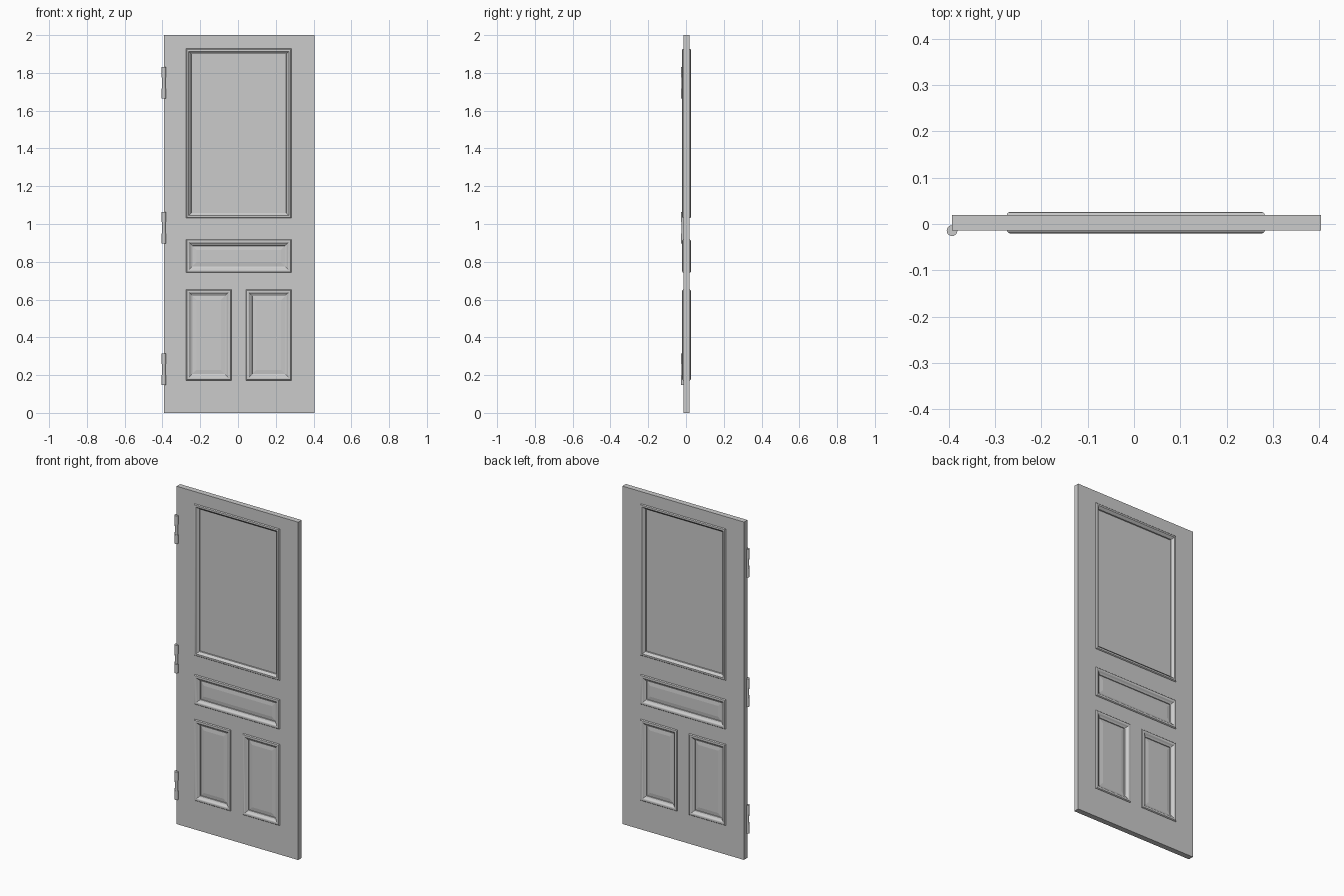
import bpy, bmesh, math

if "Cube" in bpy.data.objects:
    bpy.data.objects.remove(bpy.data.objects["Cube"])

FRONT, BACK = -0.0135, 0.019          # slab faces in y
LEFT, RIGHT = -0.393, 0.404
MID = (FRONT + BACK) / 2

# panel openings: name, x0, x1, z0, z1, raised field
PANELS = [
    ("upper_panel", -0.275, 0.283, 1.031, 1.928, False),
    ("lock_panel", -0.275, 0.283, 0.742, 0.918, True),
    ("lower_left_panel", -0.275, -0.035, 0.172, 0.653, True),
    ("lower_right_panel", 0.042, 0.283, 0.172, 0.653, True),
]
# moulding section: (distance inward, height above slab face)
MOULD = [(0.0, -0.001), (0.001, 0.003), (0.004, 0.006), (0.008, 0.007),
         (0.014, 0.0065), (0.018, 0.004), (0.020, 0.001), (0.027, -0.003),
         (0.033, -0.0055), (0.034, -0.010)]
MOULD_UPPER = [(0.0, -0.001), (0.001, 0.003), (0.004, 0.006), (0.008, 0.007),
               (0.014, 0.0065), (0.018, 0.003), (0.023, -0.004), (0.027, -0.006), (0.028, -0.013)]


def finish(name, bm, smooth=None):
    bmesh.ops.recalc_face_normals(bm, faces=bm.faces)
    me = bpy.data.meshes.new(name)
    bm.to_mesh(me)
    bm.free()
    ob = bpy.data.objects.new(name, me)
    bpy.context.collection.objects.link(ob)
    if smooth:
        bpy.ops.object.select_all(action='DESELECT')
        ob.select_set(True)
        bpy.context.view_layer.objects.active = ob
        bpy.ops.object.shade_smooth_by_angle(angle=math.radians(smooth))
    return ob


def rect_ring(bm, x0, x1, z0, z1, d, y):
    pts = [(x0 + d, z0 + d), (x1 - d, z0 + d), (x1 - d, z1 - d), (x0 + d, z1 - d)]
    return [bm.verts.new((x, y, z)) for x, z in pts]


def bridge(bm, a, b):
    n = len(a)
    for i in range(n):
        bm.faces.new((a[i], a[(i + 1) % n], b[(i + 1) % n], b[i]))


# door slab: a cell grid with the panel openings left out, then thickened
bm = bmesh.new()
xs = sorted({LEFT, RIGHT} | {v for p in PANELS for v in p[1:3]})
zs = sorted({0.0, 2.0} | {v for p in PANELS for v in p[3:5]})
for xa, xb in zip(xs, xs[1:]):
    for za, zb in zip(zs, zs[1:]):
        cx, cz = (xa + xb) / 2, (za + zb) / 2
        if not any(p[1] < cx < p[2] and p[3] < cz < p[4] for p in PANELS):
            bm.faces.new([bm.verts.new((x, FRONT, z)) for x, z in
                          ((xa, za), (xb, za), (xb, zb), (xa, zb))])
bmesh.ops.remove_doubles(bm, verts=bm.verts, dist=1e-5)
ext = bmesh.ops.extrude_face_region(bm, geom=bm.faces[:], use_keep_orig=True)
bmesh.ops.translate(bm, vec=(0, BACK - FRONT, 0),
                    verts=[g for g in ext["geom"] if isinstance(g, bmesh.types.BMVert)])
finish("door_slab", bm)

# mouldings and recessed panels on both faces
for name, x0, x1, z0, z1, raised in PANELS:
    profile = MOULD if raised else MOULD_UPPER
    bm = bmesh.new()
    for base, out in ((FRONT, -1), (BACK, 1)):
        rings = [rect_ring(bm, x0, x1, z0, z1, d, base + out * h) for d, h in profile]
        for a, b in zip(rings, rings[1:]):
            bridge(bm, a, b)
    finish(name + "_moulding", bm, 30)

    bm = bmesh.new()
    d, h = profile[-1]
    for base, out in ((FRONT, -1), (BACK, 1)):
        ring = rect_ring(bm, x0, x1, z0, z1, d, base + out * h)
        if raised:
            inner = rect_ring(bm, x0, x1, z0, z1, d + 0.022, base + out * (h + 0.003))
            bridge(bm, ring, inner)
            ring = inner
        bm.faces.new(ring)
    finish(name, bm)

# hinges: two end knuckles and a waisted middle barrel
HINGE = [(0, 0), (0.0115, 0), (0.0115, 0.053), (0.0095, 0.053), (0.0085, 0.0825),
         (0.0095, 0.112), (0.0115, 0.112), (0.0115, 0.166), (0, 0.166)]
for label, z in (("lower", 0.148), ("middle", 0.898), ("upper", 1.664)):
    bm = bmesh.new()
    n = 20
    rings = [[bm.verts.new((LEFT + r * math.cos(2 * math.pi * i / n),
                            -0.0145 + r * math.sin(2 * math.pi * i / n), z + h))
              for i in range(n)] for r, h in HINGE[1:-1]]
    for a, b in zip(rings, rings[1:]):
        bridge(bm, a, b)
    bm.faces.new(rings[0])
    bm.faces.new(rings[-1])
    finish(label + "_hinge", bm, 35)
